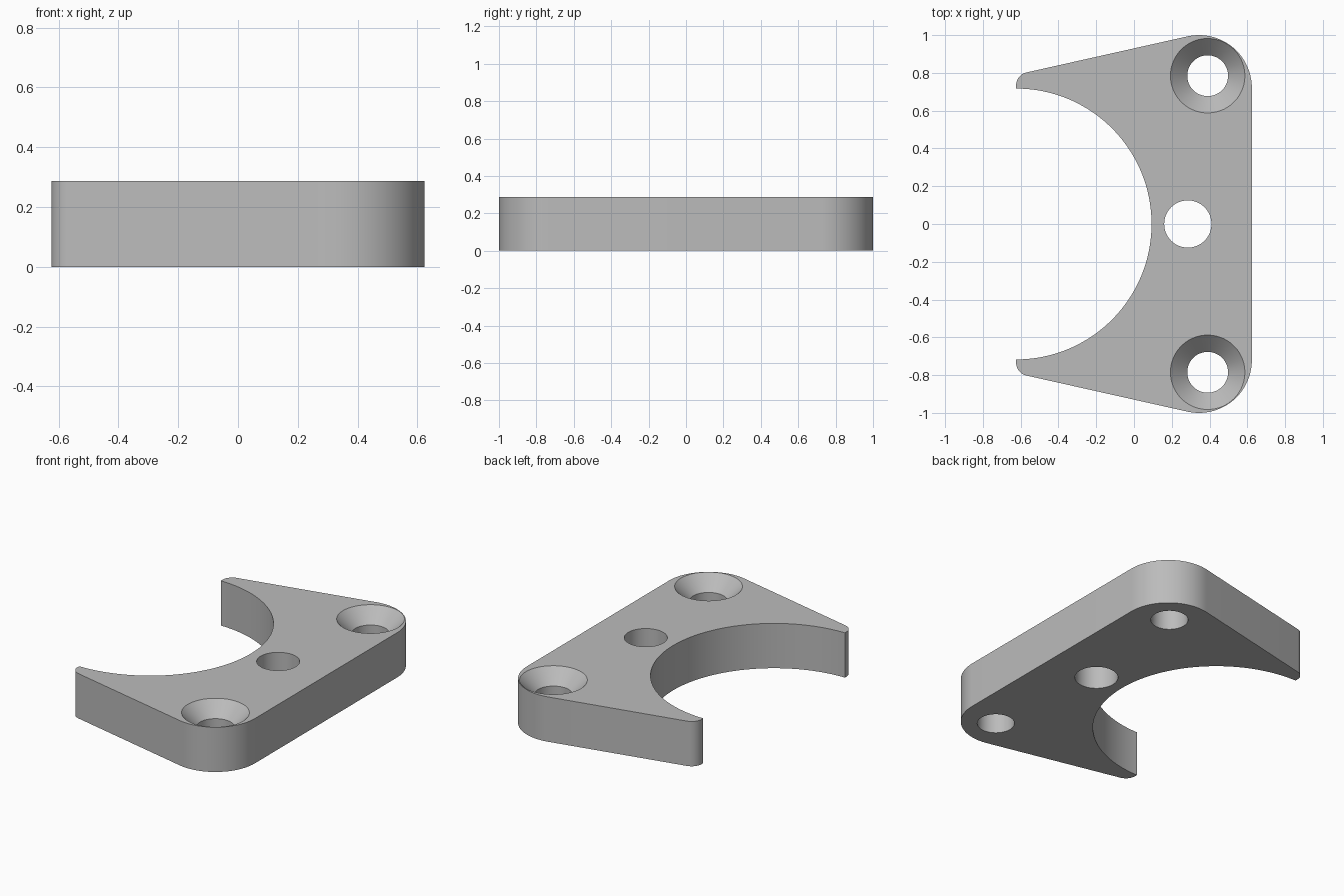
import bpy
import bmesh
from math import sin, cos, pi, radians

HEIGHT = 0.287

# Remove the default cube only
cube = bpy.data.objects.get("Cube")
if cube:
    bpy.data.objects.remove(cube, do_unlink=True)

# Single grey material
grey = bpy.data.materials.new("plain grey")
grey.use_nodes = True
colour = (0.5, 0.5, 0.5, 1)
grey.diffuse_color = colour
grey.node_tree.nodes["Principled BSDF"].inputs["Base Color"].default_value = colour


def arc(cx, cy, r, start, end, steps):
    """Points along an arc, angles in degrees."""
    angles = [radians(start + (end - start) * i / steps) for i in range(steps + 1)]
    return [(cx + r * cos(a), cy + r * sin(a)) for a in angles]


def make_object(name, bm):
    bmesh.ops.recalc_face_normals(bm, faces=bm.faces)
    mesh = bpy.data.meshes.new(name)
    bm.to_mesh(mesh)
    bm.free()
    mesh.materials.append(grey)
    obj = bpy.data.objects.new(name, mesh)
    bpy.context.collection.objects.link(obj)
    return obj


def lathe_cutter(name, x, y, profile, sides=96):
    """Solid of revolution from (radius, height) pairs."""
    bm = bmesh.new()
    rings = [[bm.verts.new((x + r * cos(2 * pi * i / sides),
                            y + r * sin(2 * pi * i / sides), z))
              for i in range(sides)] for r, z in profile]
    for low, high in zip(rings, rings[1:]):
        for i in range(sides):
            j = (i + 1) % sides
            bm.faces.new((low[i], low[j], high[j], high[i]))
    bm.faces.new(rings[0])
    bm.faces.new(rings[-1])
    return make_object(name, bm)


# Half outline: rounded corner, tapered edge, rounded tip, then the round cradle
slope = 102.6
half = arc(0.344, 0.72, 0.28, 0, slope, 32)
half += arc(-0.554, 0.734, 0.07, slope, 180, 12)
half += arc(-0.624, 0, 0.717, 90, 0, 48)
outline = half + [(x, -y) for x, y in reversed(half[:-1])]

# Plate body
bm = bmesh.new()
base = bm.faces.new([bm.verts.new((x, y, 0)) for x, y in outline])
walls = bmesh.ops.extrude_face_region(bm, geom=[base], use_keep_orig=True)
top = [v for v in walls["geom"] if isinstance(v, bmesh.types.BMVert)]
bmesh.ops.translate(bm, verts=top, vec=(0, 0, HEIGHT))
plate = make_object("clamp_plate", bm)

# Straight centre hole and two countersunk screw holes
sink = [(0.108, -0.1), (0.108, HEIGHT - 0.089), (0.197, HEIGHT), (0.247, HEIGHT + 0.05)]
straight = [(0.125, -0.1), (0.125, HEIGHT + 0.1)]
cutters = [lathe_cutter("centre_hole_cutter", 0.285, 0, straight)]
for side, label in ((1, "back"), (-1, "front")):
    cutters.append(lathe_cutter(label + "_screw_cutter", 0.39, side * 0.785, sink))

bpy.ops.object.select_all(action="DESELECT")
plate.select_set(True)
bpy.context.view_layer.objects.active = plate
for cutter in cutters:
    cutter.hide_render = True
    cut = plate.modifiers.new(cutter.name, "BOOLEAN")
    cut.operation = "DIFFERENCE"
    cut.solver = "EXACT"
    cut.object = cutter
    bpy.ops.object.modifier_apply(modifier=cut.name)
    bpy.data.objects.remove(cutter, do_unlink=True)

# Smooth curved walls, crisp rims
bpy.ops.object.shade_smooth_by_angle(angle=radians(25))
